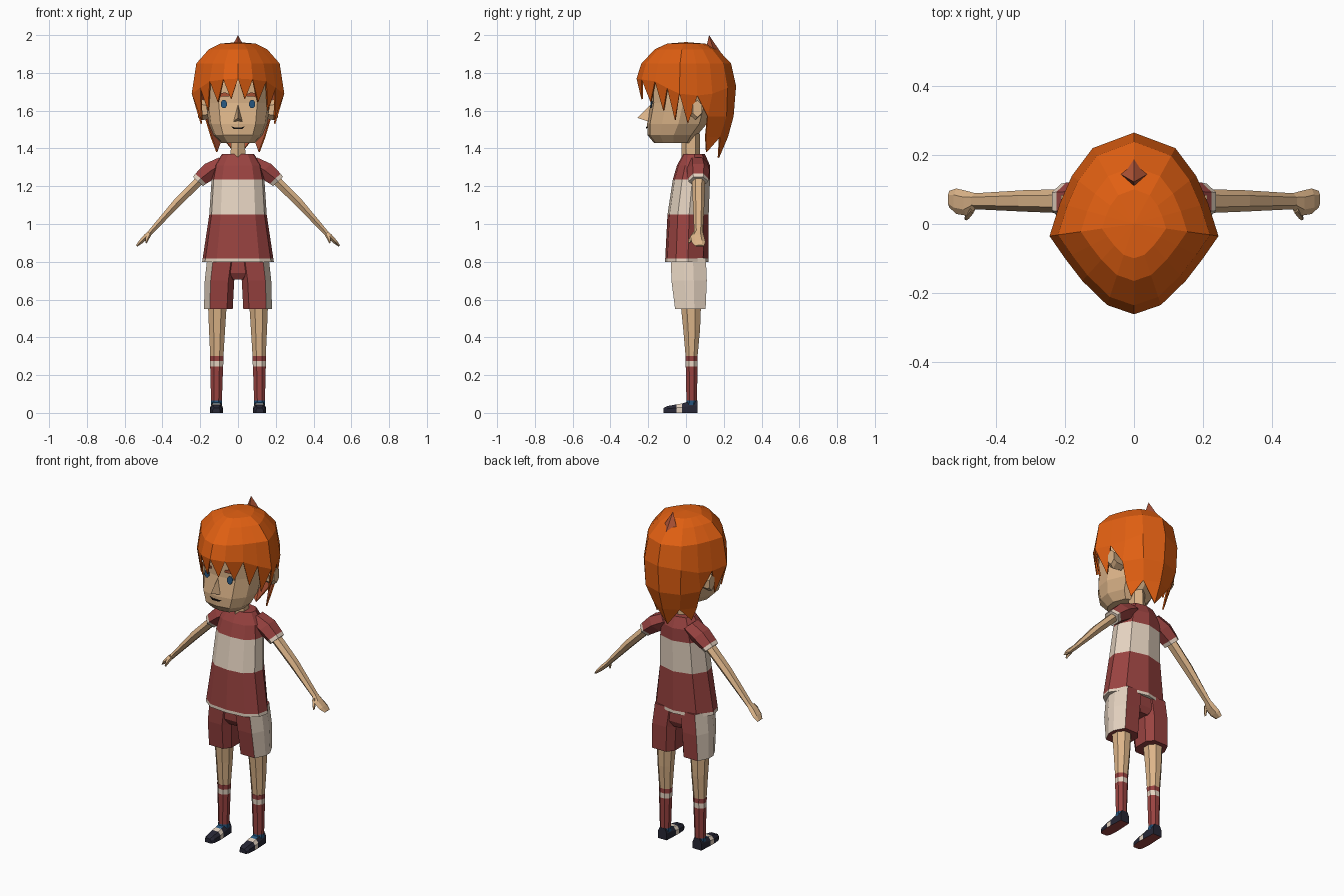
import bpy, bmesh, math
from mathutils import Vector
from mathutils.bvhtree import BVHTree

if "Cube" in bpy.data.objects:
    bpy.data.objects.remove(bpy.data.objects["Cube"])

COLORS = {
    "orange_hair": (.75, .115, .006), "dark_hair": (.42, .085, .035),
    "skin": (.72, .46, .25), "red_cloth": (.32, .056, .052),
    "cream_cloth": (.78, .65, .53), "navy_shoe": (.02, .02, .036),
    "blue": (.019, .09, .205), "black": (.006, .005, .005),
}
MATS = {}
for n, c in COLORS.items():
    MATS[n] = bpy.data.materials.new(n)
    MATS[n].diffuse_color = (*c, 1)

X, Y, Z = Vector((1, 0, 0)), Vector((0, 1, 0)), Vector((0, 0, 1))
ARM_N = Vector((.727, 0, .687))
BODY = [(0, -1), (.6, -.9), (.92, -.5), (1, .05), (.7, .75), (0, 1),
        (-.7, .75), (-1, .05), (-.92, -.5), (-.6, -.9)]


def ngon(n, turn=.5):
    return [(math.cos((i + turn) * 2 * math.pi / n), math.sin((i + turn) * 2 * math.pi / n)) for i in range(n)]


def finish(name, bm, mats, mirror=False):
    bmesh.ops.recalc_face_normals(bm, faces=bm.faces[:])
    me = bpy.data.meshes.new(name)
    bm.to_mesh(me)
    for m in mats:
        me.materials.append(MATS[m])
    ob = bpy.data.objects.new(name, me)
    bpy.context.collection.objects.link(ob)
    if mirror:
        md = ob.modifiers.new("mirror", 'MIRROR')
        md.use_clip = False
        md.use_mirror_merge = False
    return ob


def loft(name, outline, stations, mats, bands=None, U=X, V=Y, mirror=False, rule=None):
    """Skin an outline through stations (x, y, z, u radius, v radius); one material per band."""
    bm = bmesh.new()
    rings = []
    for x, y, z, a, b in stations:
        c = Vector((x, y, z))
        rings.append([bm.verts.new(c + U * (u * a) + V * (v * b)) for u, v in outline])
    n = len(outline)
    for k in range(len(rings) - 1):
        for i in range(n):
            j = (i + 1) % n
            f = bm.faces.new((rings[k][i], rings[k][j], rings[k + 1][j], rings[k + 1][i]))
            f.material_index = bands[k] if bands else 0
    bm.faces.new(rings[0]).material_index = bands[0] if bands else 0
    bm.faces.new(rings[-1]).material_index = bands[-1] if bands else 0
    bmesh.ops.recalc_face_normals(bm, faces=bm.faces[:])
    bm.normal_update()
    if rule:
        for f in bm.faces:
            f.material_index = rule(f)
    return finish(name, bm, mats, mirror)


def span(z, rx, y0, y1, x=0):
    return (x, (y0 + y1) / 2, z, rx, (y1 - y0) / 2)


# Head, neck, ears
head = loft("head", BODY, [span(1.43, .09, -.17, .03), span(1.47, .13, -.203, .06), span(1.53, .155, -.206, .11),
                           span(1.64, .17, -.187, .14), span(1.74, .178, -.19, .16), span(1.85, .13, -.14, .13)], ["skin"])
loft("neck", ngon(6), [(0, .025, 1.33, .046, .05), (0, .025, 1.48, .042, .048)], ["skin"])
loft("ear", ngon(6), [(.13, .05, 1.6, .025, .04), (.19, .05, 1.605, .035, .055), (.212, .06, 1.61, .028, .045)],
     ["skin"], U=Y, V=Z, mirror=True)

# Nose
bm = bmesh.new()
nose = [bm.verts.new(p) for p in [(0, -.185, 1.635), (.027, -.19, 1.54), (-.027, -.19, 1.54), (0, -.258, 1.562)]]
for a, b, c in [(0, 1, 3), (0, 3, 2), (1, 2, 3), (0, 2, 1)]:
    bm.faces.new((nose[a], nose[b], nose[c]))
finish("nose", bm, ["skin"])

# Painted face details, projected on the head
hb = bmesh.new()
hb.from_mesh(head.data)
tree = BVHTree.FromBMesh(hb)


def plate(name, pts, mat, mirror):
    bm = bmesh.new()
    vs = []
    for x, z in pts:
        hit = tree.ray_cast(Vector((x, -1, z)), Y)[0]
        vs.append(bm.verts.new((x, hit.y - .005, z)))
    f = bm.faces.new(vs)
    f.normal_update()
    if f.normal.y > 0:
        f.normal_flip()
    back = bmesh.ops.extrude_face_region(bm, geom=[f])
    for v in back["geom"]:
        if isinstance(v, bmesh.types.BMVert):
            v.co.y -= .004
    finish(name, bm, [mat], mirror)


plate("eye", [(.075 + .017 * u, 1.635 + .024 * v) for u, v in ngon(8)], "blue", True)
plate("eyebrow", [(.045, 1.675), (.105, 1.673), (.1, 1.69), (.07, 1.697), (.045, 1.687)], "dark_hair", True)
plate("mouth", [(-.038, 1.517), (-.022, 1.503), (.022, 1.503), (.038, 1.517), (.02, 1.512), (-.02, 1.512)], "black", False)

# Hair: faceted dome, pointed fringe locks, long back curtain
half = [(0, -.262), (.078, -.235), (.15, -.165), (.2, -.1), (.245, -.035), (.215, .06), (.18, .14), (.12, .22), (0, .265)]
base_z = [1.77, 1.765, 1.755, 1.72, 1.69, 1.68, 1.69, 1.72, 1.73]
full = half + [(-x, y) for x, y in half[-2:0:-1]]
N = len(full)
idx = [i if i < 9 else N - i for i in range(N)]
bm = bmesh.new()
rings = [[bm.verts.new((x * s, y * s, z)) for x, y in full]
         for z, s in [(1.955, .38), (1.925, .63), (1.85, .9)]]
rings.append([bm.verts.new((x, y, base_z[idx[i]])) for i, (x, y) in enumerate(full)])
top = bm.verts.new((0, 0, 1.963))
for i in range(N):
    j = (i + 1) % N
    bm.faces.new((top, rings[0][i], rings[0][j]))
    for a, b in zip(rings, rings[1:]):
        bm.faces.new((a[i], b[i], b[j], a[j]))
tips = [(1.66, .95), (1.645, .94), (1.6, .91), (1.55, .87), (1.53, .86)]
base = rings[-1]
for i in range(N):
    j = (i + 1) % N
    col = i if i < 8 else N - 1 - i
    if col < 5:
        z, s = tips[col]
        m = (base[i].co + base[j].co) / 2
        t = bm.verts.new((m.x * s, m.y * s, z))
        bm.faces.new((base[i], t, base[j]))
curtain = [[bm.verts.new((sx * x, y, z)) for sx, x, y in
            [(1, a, ya), (1, b, yb), (1, 0, yc), (-1, b, yb), (-1, a, ya)]]
           for z, a, ya, b, yb, yc in [(1.57, .178, .115, .115, .215, .252), (1.46, .145, .105, .085, .18, .222)]]
upper = base[6:11]
for a, b in zip([upper] + curtain, curtain):
    for i in range(4):
        bm.faces.new((a[i], b[i], b[i + 1], a[i + 1]))
bm.faces.new((base[5], curtain[0][0], base[6]))
bm.faces.new((base[11], base[10], curtain[0][4]))
low = curtain[1]
for i, j, p in [(0, 1, (.115, .11, 1.38)), (3, 4, (-.115, .11, 1.38))]:
    bm.faces.new((low[i], bm.verts.new(p), low[j]))
t = bm.verts.new((0, .175, 1.35))
bm.faces.new((low[1], t, low[2]))
bm.faces.new((low[2], t, low[3]))
hair = finish("hair", bm, ["orange_hair", "dark_hair"])
sol = hair.modifiers.new("thickness", 'SOLIDIFY')
sol.thickness, sol.offset, sol.material_offset = .008, -1, 1

# Cowlick
bm = bmesh.new()
cv = [bm.verts.new(p) for p in [(-.048, .15, 1.91), (0, .105, 1.925), (.048, .15, 1.91), (0, .2, 1.885), (0, .122, 2.0)]]
for i in range(4):
    bm.faces.new((cv[i], cv[(i + 1) % 4], cv[4]))
bm.faces.new(cv[:4])
finish("cowlick", bm, ["dark_hair"])

# Shirt and sleeves
loft("shirt", BODY, [span(.80, .19, -.11, .12), span(.818, .187, -.11, .12), span(1.05, .152, -.098, .12),
                     span(1.235, .14, -.07, .127), span(1.31, .125, -.048, .127), span(1.37, .085, -.015, .1)],
     ["red_cloth", "cream_cloth"], [1, 0, 1, 0, 0])
loft("sleeve", ngon(6), [(.07, .06, 1.322, .05, .055), (.14, .065, 1.285, .056, .06),
                         (.197, .065, 1.24, .045, .055), (.212, .065, 1.225, .042, .052)],
     ["red_cloth", "cream_cloth"], [0, 0, 1], U=ARM_N, mirror=True)

# Arms, hands, thumbs
loft("arm", ngon(6), [(.17, .066, 1.265, .028, .036), (.32, .067, 1.115, .026, .031), (.465, .066, .955, .015, .023)],
     ["skin"], U=ARM_N, mirror=True)
loft("hand", ngon(6), [(.46, .066, .96, .015, .023), (.485, .06, .935, .016, .036),
                       (.515, .066, .905, .013, .037), (.536, .072, .884, .006, .024)],
     ["skin"], U=ARM_N, mirror=True)
loft("thumb", ngon(5), [(.468, .045, .95, .012, .014), (.482, .026, .922, .011, .012), (.488, .016, .9, .005, .006)],
     ["skin"], U=ARM_N, mirror=True)

# Shorts with side stripe
SHORT = [(1, -.25), (1, .25), (.6, .95), (-.6, .95), (-1, .5), (-1, -.5), (-.6, -.95), (.6, -.95)]
loft("shorts_leg", SHORT, [span(.55, .076, -.062, .108, .104), span(.7, .078, -.082, .115, .098),
                           span(.82, .08, -.085, .11, .083)],
     ["red_cloth", "cream_cloth"], mirror=True, rule=lambda f: int(f.normal.x > .9))
loft("shorts_hip", ngon(8), [span(.705, .06, -.055, .09), span(.74, .12, -.078, .108), span(.84, .15, -.08, .108)], ["red_cloth"])

# Legs with striped socks
loft("leg", ngon(8), [span(.6, .055, -.035, .085, .109), span(.44, .046, -.018, .078, .111),
                      span(.302, .038, -.005, .064, .112)], ["skin"], mirror=True)
loft("sock", ngon(8), [span(.302, .039, -.006, .064, .112), span(.275, .038, -.005, .064, .112),
                       span(.245, .037, -.004, .064, .113), span(.065, .031, 0, .06, .114),
                       span(.04, .031, -.004, .06, .114)],
     ["red_cloth", "cream_cloth", "blue"], [0, 1, 0, 2], mirror=True)

# Shoes: cream strap, blue tongue, red sole
SHOE = [(-1, 0), (1, 0), (1, .6), (.6, 1), (-.6, 1), (-1, .6)]


def shoe_rule(f):
    y = f.calc_center_median().y
    if f.normal.z < -.9:
        return 3
    if -.05 < y < -.02:
        return 1
    return 2 if f.normal.z > .8 and -.02 < y < .02 else 0


loft("shoe", SHOE, [(.114, -.118, 0, .02, .026), (.114, -.1, 0, .03, .036), (.114, -.05, 0, .034, .045),
                    (.114, -.02, 0, .033, .05), (.114, .015, 0, .031, .06), (.114, .06, 0, .029, .066)],
     ["navy_shoe", "cream_cloth", "blue", "red_cloth"], U=X, V=Z, mirror=True, rule=shoe_rule)

for m in bpy.data.materials:
    if m.users and not m.is_grease_pencil:
        m.use_nodes = True
        m.node_tree.nodes["Principled BSDF"].inputs["Base Color"].default_value = m.diffuse_color
